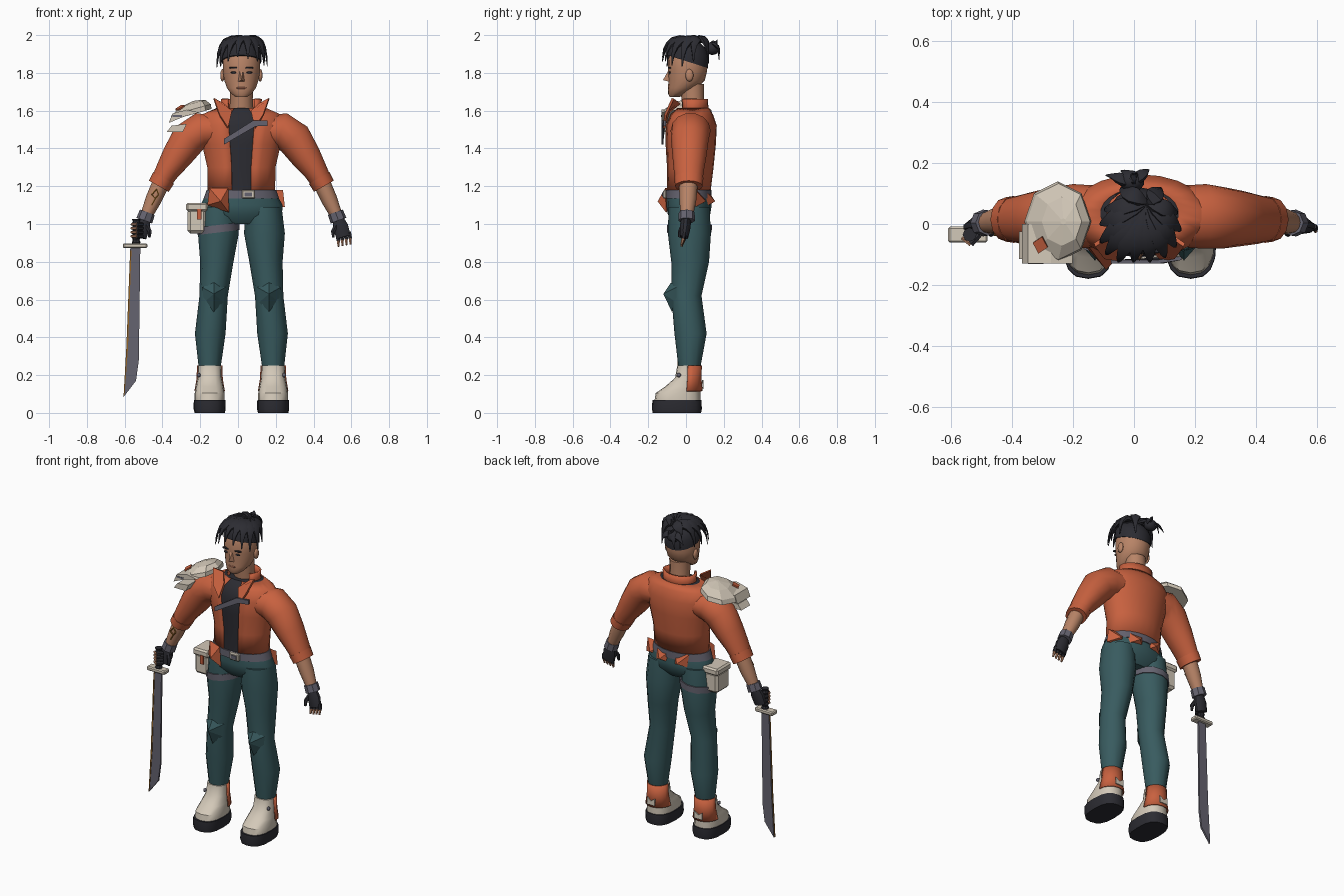
import bpy, bmesh, math
from mathutils import Vector

if "Cube" in bpy.data.objects:
    bpy.data.objects.remove(bpy.data.objects["Cube"])

CENTRE_X = 0.018  # the body stands slightly left of the middle because of the sword


def material(name, *rgb):
    mat = bpy.data.materials.new(name)
    mat.use_nodes = True
    colour = (*rgb, 1)
    mat.diffuse_color = colour
    shader = next(n for n in mat.node_tree.nodes if n.type == "BSDF_PRINCIPLED")
    shader.inputs["Base Color"].default_value = colour
    shader.inputs["Roughness"].default_value = 0.8
    return mat


ORANGE = material("orange cloth", .58, .12, .05)
TEAL = material("teal cloth", .04, .105, .115)
CREAM = material("cream armour", .65, .58, .48)
BLACK = material("near black", .025, .025, .032)
GREY = material("grey strap", .13, .125, .16)
SKIN = material("skin", .48, .23, .135)
LIP = material("dark skin", .27, .1, .06)
GOLD = material("dark gold", .3, .13, .02)


def finish(name, bm, mat, angle=40, thick=0, bevel=0):
    bmesh.ops.recalc_face_normals(bm, faces=bm.faces)
    mesh = bpy.data.meshes.new(name)
    bm.to_mesh(mesh)
    bm.free()
    mesh.materials.append(mat)
    if angle:
        mesh.shade_smooth()
        mesh.set_sharp_from_angle(angle=math.radians(angle))
    obj = bpy.data.objects.new(name, mesh)
    obj.location.x = CENTRE_X
    bpy.context.scene.collection.objects.link(obj)
    if thick:
        obj.modifiers.new("thickness", "SOLIDIFY").thickness = thick
    if bevel:
        mod = obj.modifiers.new("bevel", "BEVEL")
        mod.width, mod.segments = bevel, 1
    return obj


def tube(name, rings, mat, sides=12, axis=None, ref=(0, 1, 0), gap=0, power=1, caps=True, angle=40, thick=0):
    """Loft through rings (x, y, z, radius across, radius along ref); gap opens the front."""
    bm = bmesh.new()
    loops = []
    for i, (x, y, z, across, along) in enumerate(rings):
        before, after = rings[max(i - 1, 0)], rings[min(i + 1, len(rings) - 1)]
        t = Vector(axis) if axis else Vector(after[:3]) - Vector(before[:3])
        t.normalize()
        v = Vector(ref) - t * t.dot(Vector(ref))
        v.normalize()
        u = v.cross(t)
        loop = []
        for k in range(sides + (1 if gap else 0)):
            a = math.radians(gap - 90 + k * (360 - 2 * gap) / sides)
            c, s = (math.copysign(abs(w) ** power, w) for w in (math.cos(a), math.sin(a)))
            loop.append(bm.verts.new(Vector((x, y, z)) + u * across * c + v * along * s))
        loops.append(loop)
    for low, high in zip(loops, loops[1:]):
        for k in range(sides):
            n = (k + 1) % len(low)
            bm.faces.new((low[k], low[n], high[n], high[k]))
    if caps and not gap:
        bm.faces.new(loops[0])
        bm.faces.new(loops[-1])
    return finish(name, bm, mat, angle, thick)


def upright(name, rows, mat, **options):
    """Loft with level rings; rows are (z, x, y, half width, half depth)."""
    return tube(name, [(x, y, z, w, d) for z, x, y, w, d in rows], mat, axis=(0, 0, 1), **options)


def plate(name, points, depth, mat):
    bm = bmesh.new()
    face = bm.faces.new([bm.verts.new(p) for p in points])
    extruded = bmesh.ops.extrude_face_region(bm, geom=[face], use_keep_orig=True)
    moved = [g for g in extruded["geom"] if isinstance(g, bmesh.types.BMVert)]
    bmesh.ops.translate(bm, verts=moved, vec=depth)
    return finish(name, bm, mat, angle=0)


def gem(name, outline, apex, mat):
    """Faceted pad: an outline raised to a single point."""
    bm = bmesh.new()
    rim = [bm.verts.new(p) for p in outline]
    tip = bm.verts.new(apex)
    bm.faces.new(rim)
    for a, b in zip(rim, rim[1:] + rim[:1]):
        bm.faces.new((a, b, tip))
    return finish(name, bm, mat, angle=0)


def box(name, centre, size, mat, bevel=.006):
    bm = bmesh.new()
    bmesh.ops.create_cube(bm, size=1)
    for v in bm.verts:
        v.co = Vector(a * b + c for a, b, c in zip(v.co, size, centre))
    return finish(name, bm, mat, angle=0, bevel=bevel)


def blob(name, centre, size, mat):
    bm = bmesh.new()
    bmesh.ops.create_icosphere(bm, subdivisions=2, radius=1)
    for v in bm.verts:
        v.co = Vector(a * b + c for a, b, c in zip(v.co, size, centre))
    return finish(name, bm, mat, angle=60)


# Torso: shirt inside an open jacket, with hips and belt
torso = [(1.17, 0, .012, .18, .118), (1.3, 0, .02, .182, .126), (1.42, 0, .022, .21, .136),
         (1.52, 0, .025, .235, .138), (1.58, 0, .028, .21, .115), (1.615, 0, .035, .13, .085)]
upright("jacket", torso, ORANGE, sides=20, gap=17, thick=.012)
upright("shirt", [(z, x, y, w * .94, d * .95) for z, x, y, w, d in torso], BLACK, sides=20)
upright("jacket_collar", [(1.59, 0, .035, .115, .085), (1.625, 0, .038, .105, .08), (1.662, 0, .036, .11, .08)],
        ORANGE, sides=14, gap=45, thick=.012)
upright("hips", [(1.0, 0, .015, .15, .07), (1.05, 0, .016, .215, .112), (1.1, 0, .016, .218, .12),
                 (1.18, 0, .012, .175, .112)], TEAL, sides=16)
upright("belt", [(1.135, 0, .013, .2, .122), (1.18, 0, .013, .184, .122)], GREY, sides=20)
box("belt_buckle", (.037, -.112, 1.157), (.07, .02, .046), CREAM)
box("buckle_centre", (.037, -.123, 1.157), (.04, .006, .022), GREY, 0)
plate("chest_strap", [(-.093, -.13, 1.42), (-.093, -.13, 1.45), (.06, -.13, 1.547), (.138, -.118, 1.547),
                      (.138, -.118, 1.52), (.075, -.13, 1.517)], (0, .012, 0), GREY)

# Faceted jacket tails at the waist
gem("front_jacket_tail", [(-.17, -.07, 1.19), (-.07, -.11, 1.19), (-.065, -.105, 1.06), (-.18, -.07, 1.1)],
    (-.11, -.15, 1.12), ORANGE)
for name, x, y in (("middle", -.06, .12), ("back", .065, .12), ("side", .165, .07)):
    gem(name + "_jacket_tail", [(x - .06, y - .005, 1.18), (x + .055, y - .02, 1.18), (x + .065, y - .02, 1.09),
                                (x - .05, y, 1.1)], (x, y + .035, 1.12), ORANGE)

for side, s in (("left", 1), ("right", -1)):
    # Jacket lapel, sleeve and cuff
    plate(side + "_lapel", [(.07 * s, -.122, 1.51), (.05 * s, -.098, 1.6), (.095 * s, -.04, 1.64),
                            (.145 * s, -.075, 1.667), (.115 * s, -.115, 1.58)], (.004 * s, .012, -.004), ORANGE)
    sleeve = [(.12, .025, 1.495, .08, .1), (.215, .025, 1.495, .097, .106), (.28, .02, 1.45, .097, .1),
              (.34, .018, 1.36, .083, .09), (.39, .015, 1.285, .066, .08), (.43, .015, 1.215, .055, .07)]
    tube(side + "_sleeve", [(s * x, *rest) for x, *rest in sleeve], ORANGE, sides=14)
    tube(side + "_cuff", [(s * .412, .015, 1.244, .063, .077), (s * .437, .015, 1.2, .06, .073)], ORANGE)

    # Forearm, wristband and glove
    tube(side + "_forearm", [(s * .42, .013, 1.23, .046, .05), (s * .465, .01, 1.13, .043, .045),
                             (s * .51, .003, 1.03, .03, .032)], SKIN)
    tube(side + "_wristband", [(s * .498, .004, 1.062, .042, .042), (s * .514, .003, 1.018, .044, .044)],
         GREY, sides=8, angle=30)
    tube(side + "_glove", [(s * .511, 0, 1.03, .03, .026), (s * .525, -.004, .985, .043, .029),
                           (s * .541, -.01, .93, .04, .022)], BLACK, sides=10)
    for i in range(4):
        if s > 0:
            path = [Vector((.508 + .021 * i, -.008, .945 + .004 * i))]
            path += [path[0] + Vector((.005, -.006, -.034)), path[0] + Vector((.007, -.016, -.064))]
        else:
            z = .935 + .021 * i
            path = [Vector((-.525, -.035, z)), Vector((-.553, -.066, z)), Vector((-.583, -.045, z))]
        ref = (0, 1, 0) if s > 0 else (0, 0, 1)
        tube(f"{side}_finger_glove_{i}", [(*p, .011, .011) for p in path[:2]], BLACK, sides=6, ref=ref)
        tube(f"{side}_fingertip_{i}", [(*path[1], .009, .009), (*path[2], .006, .006)], SKIN, sides=6, ref=ref)
    tube(side + "_thumb", [(s * .505, -.012, 1.0, .014, .014), (s * .485, -.03, .96, .012, .012),
                           (s * .487, -.036, .93, .007, .007)], BLACK, sides=6)

    # Trouser leg with knee pad
    leg = [(1.09, .118, .016, .095, .108), (.95, .122, .018, .108, .114), (.8, .13, .022, .088, .1),
           (.62, .147, .002, .075, .08), (.42, .165, .024, .081, .085), (.24, .168, .018, .058, .058)]
    upright(side + "_trouser_leg", [(z, s * x, *rest) for z, x, *rest in leg], TEAL, sides=12)
    x = s * .146
    gem(side + "_knee_pad", [(x - .062, -.05, .665), (x, -.08, .69), (x + .062, -.05, .665), (x + .052, -.05, .585),
                             (x, -.075, .535), (x - .052, -.05, .585)], (x, -.12, .63), TEAL)

    # Boot with sole, heel panel and laces
    x = s * .168
    upright(side + "_sole", [(0, x, -.048, .08, .128), (.02, x, -.048, .085, .132), (.068, x, -.048, .084, .13)],
            BLACK, sides=16, power=.75)
    upright(side + "_boot", [(.066, x, -.045, .079, .122), (.105, x, -.042, .079, .118), (.14, x, -.018, .073, .092),
                             (.185, x, .008, .064, .066), (.25, x, .016, .062, .062)],
            CREAM, sides=16, power=.8)
    upright(side + "_heel_panel", [(.115, x, .01, .081, .078), (.18, x, .014, .07, .068), (.252, x, .016, .067, .068)],
            ORANGE, sides=8, gap=85, thick=.006, angle=25)
    plate(side + "_heel_mark", [(x - .028, .088, .13), (x + .028, .088, .13), (x + .028, .086, .175),
                                (x, .086, .155), (x - .028, .086, .175)], (0, .006, 0), CREAM)
    for z in (.15, .2):
        blob(f"{side}_lace_clip_{z}", (x + s * .058, -.038, z), (.01, .012, .012), GREY)

# Neck and head
upright("neck", [(1.57, 0, .045, .066, .06), (1.66, 0, .036, .06, .06), (1.74, 0, .032, .062, .064)], SKIN)
upright("head", [(1.672, 0, -.06, .03, .026), (1.69, 0, -.05, .055, .045), (1.72, 0, -.018, .078, .077),
                 (1.76, 0, .003, .092, .096), (1.81, 0, .008, .1, .104), (1.87, 0, .01, .1, .105),
                 (1.92, 0, .014, .082, .09), (1.95, 0, .016, .045, .05)], SKIN, sides=18)
gem("nose", [(-.02, -.085, 1.752), (.02, -.085, 1.752), (.009, -.092, 1.815), (-.009, -.092, 1.815)],
    (0, -.122, 1.762), SKIN)
blob("lips", (0, -.089, 1.72), (.028, .008, .007), LIP)
for side, s in (("left", 1), ("right", -1)):
    blob(side + "_eye", (s * .041, -.087, 1.802), (.018, .006, .006), BLACK)
    box(side + "_eyebrow", (s * .043, -.088, 1.826), (.042, .016, .008), BLACK, .002)
    blob(side + "_ear", (s * .1, .018, 1.787), (.012, .022, .034), SKIN)

# Hair: cap, swept locks and a tied bun
tube("hair_cap", [(0, .008, 1.86, .107, .113), (0, .014, 1.915, .105, .112), (0, .02, 1.955, .082, .09),
                  (0, .024, 1.982, .035, .04)], BLACK, sides=16, axis=(0, .32, 1))
crown = Vector((.025, .07, 1.965))
tips = [(-.13, -.06, 1.83), (-.11, -.1, 1.835), (-.07, -.125, 1.86), (-.02, -.125, 1.885), (.035, -.125, 1.875),
        (.085, -.11, 1.86), (.12, -.075, 1.84), (.137, -.02, 1.835), (.125, .04, 1.86), (-.13, 0, 1.85),
        (-.115, .05, 1.85), (-.06, .12, 1.85), (.07, .12, 1.85)]


def lock(name, start, control, end, width):
    path = []
    for i in range(7):
        t = i / 6
        p = start * (1 - t) ** 2 + control * 2 * t * (1 - t) + end * t * t
        size = width * (.3 + .7 * math.sin(math.pi * min(t * 1.3, 1) ** .8)) if i < 6 else .003
        path.append((*p, size, size * .5))
    tube(name, path, BLACK, sides=6, ref=(end.x * 8, end.y * 8, 1))


for i, tip in enumerate(tips):
    end = Vector(tip)
    lock(f"hair_lock_{i}", crown, Vector((end.x * .95, end.y * .9, 2.025)), end, .034)
blob("hair_bun", (-.025, .14, 1.93), (.042, .036, .036), BLACK)
for i, (x, y, z) in enumerate(((-.11, .16, 1.9), (-.06, .175, 1.87), (.03, .178, 1.9), (-.02, .165, 1.975))):
    lock(f"bun_tuft_{i}", Vector((-.025, .13, 1.94)), Vector((x * .7, y, 1.96)), Vector((x, y, z)), .024)

# Right shoulder armour
tube("shoulder_dome", [(-.268, .008, 1.578, .114, .132), (-.266, .008, 1.605, .108, .125),
                       (-.255, .008, 1.638, .068, .08), (-.25, .008, 1.652, .01, .01)],
     CREAM, sides=8, axis=(-.28, 0, 1), angle=0)
plate("shoulder_middle_plate", [(-.385, -.13, 1.535), (-.365, -.13, 1.585), (-.29, -.13, 1.605),
                                (-.22, -.13, 1.59), (-.3, -.13, 1.57)], (0, .13, 0), CREAM)
plate("shoulder_lower_plate", [(-.395, -.115, 1.487), (-.37, -.115, 1.52), (-.29, -.115, 1.53),
                               (-.31, -.115, 1.487)], (0, .09, 0), CREAM)
plate("shoulder_orange_mark", [(-.348, -.06, 1.602), (-.318, -.04, 1.622), (-.3, -.075, 1.622), (-.33, -.095, 1.6)],
      (-.002, -.002, .008), ORANGE)
box("shoulder_vent", (-.34, -.128, 1.572), (.05, .008, .01), GREY, 0)

# Right hip pouch and thigh strap
box("hip_pouch", (-.235, .0, 1.015), (.1, .13, .13), CREAM, .015)
box("pouch_lid", (-.235, .0, 1.09), (.115, .145, .045), CREAM, .01)
box("pouch_tag", (-.223, -.073, 1.052), (.022, .008, .055), ORANGE, 0)
tube("thigh_strap", [(-.122, .018, .955, .112, .118), (-.122, .018, .995, .113, .119)], GREY, sides=12, axis=(-.12, 0, 1))

# Forearm tattoo
for i, (a, b) in enumerate((((-.475, 1.1), (-.455, 1.135)), ((-.455, 1.135), (-.475, 1.155)),
                            ((-.475, 1.155), (-.45, 1.185)), ((-.45, 1.185), (-.438, 1.155)),
                            ((-.438, 1.155), (-.455, 1.135)))):
    tube(f"tattoo_line_{i}", [(a[0], -.035, a[1], .004, .004), (b[0], -.036, b[1], .004, .004)], GOLD, sides=6)

# Sword
grip = [(z := .89 + .0125 * i, -.557, -.035, .023 if i % 2 else .018, .023 if i % 2 else .018) for i in range(12)]
upright("sword_grip", grip, BLACK, sides=8, angle=0)
box("sword_guard", (-.563, -.035, .885), (.13, .052, .026), CREAM)
blade = [(-.588, .88), (-.535, .88), (-.543, .28), (-.558, .17), (-.623, .085), (-.607, .35)]
plate("sword_blade", [(x, -.041, z) for x, z in blade], (0, .012, 0), GREY)
plate("blade_gold_edge", [(-.589, -.044, .86), (-.582, -.044, .86), (-.6, -.044, .35), (-.618, -.044, .1),
                          (-.624, -.044, .085), (-.609, -.044, .35)], (0, .009, 0), GOLD)
